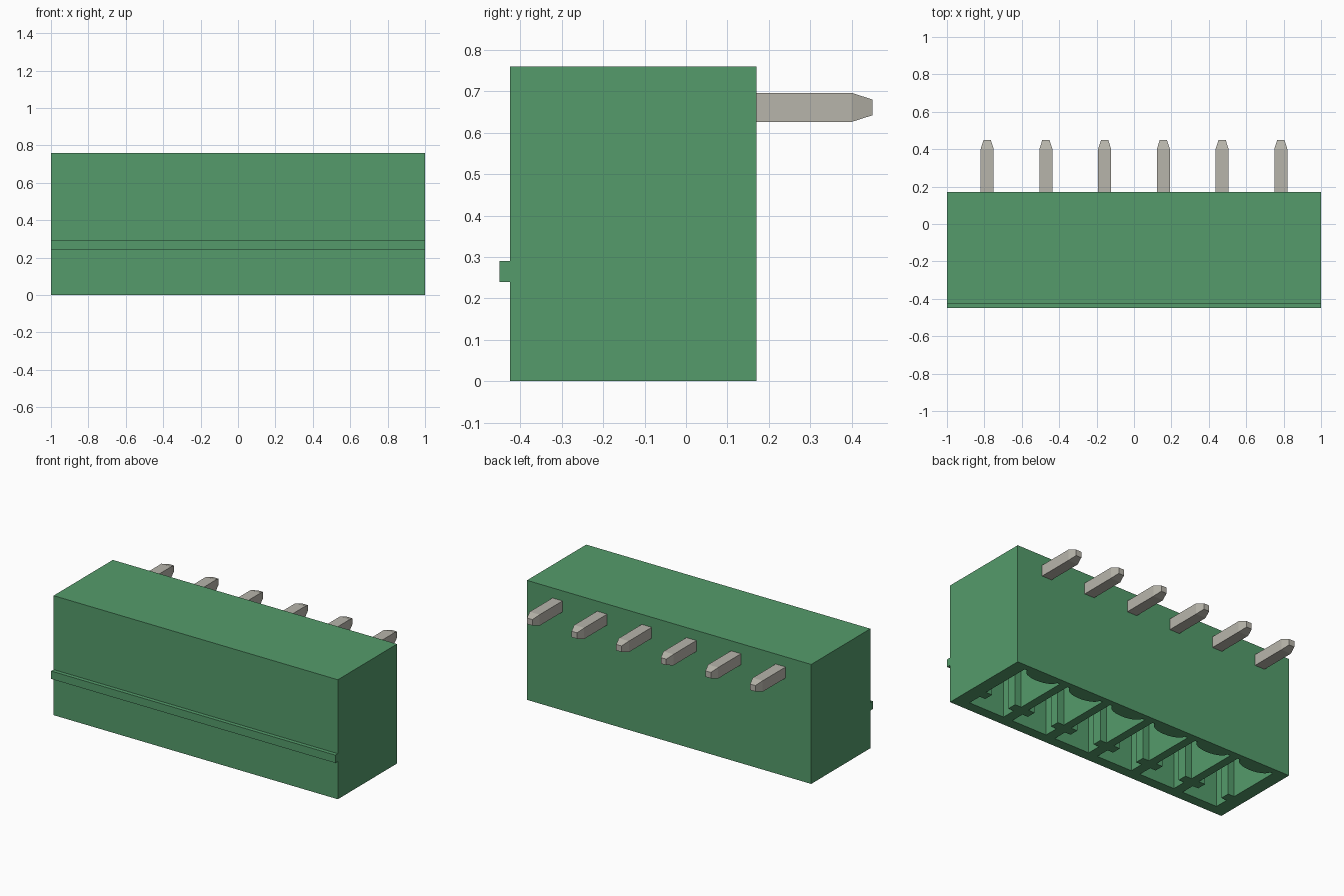
import bpy, bmesh, math

if "Cube" in bpy.data.objects:
    bpy.data.objects.remove(bpy.data.objects["Cube"])

PITCH = 0.314
COUNT = 6
centres = [(i - (COUNT - 1) / 2) * PITCH for i in range(COUNT)]


def material(name, colour):
    mat = bpy.data.materials.new(name)
    mat.use_nodes = True
    mat.diffuse_color = (*colour, 1)
    mat.node_tree.nodes["Principled BSDF"].inputs["Base Color"].default_value = (*colour, 1)
    return mat


green = material("green_plastic", (0.089, 0.33, 0.147))
metal = material("tinned_metal", (0.477, 0.462, 0.407))


def finish(bm, name, mat):
    bmesh.ops.recalc_face_normals(bm, faces=bm.faces)
    mesh = bpy.data.meshes.new(name)
    bm.to_mesh(mesh)
    bm.free()
    obj = bpy.data.objects.new(name, mesh)
    bpy.context.collection.objects.link(obj)
    mesh.materials.append(mat)
    return obj


def loft(bm, rings):
    """Skin a list of matching point rings and cap both ends."""
    loops = [[bm.verts.new(p) for p in ring] for ring in rings]
    n = len(loops[0])
    for a, b in zip(loops, loops[1:]):
        for k in range(n):
            bm.faces.new((a[k], a[(k + 1) % n], b[(k + 1) % n], b[k]))
    bm.faces.new(loops[0][::-1])
    bm.faces.new(loops[-1])


# Housing with the guide rib, extruded from its side profile
profile = [(0.17, 0), (0.17, 0.76), (-0.425, 0.76), (-0.425, 0.29),
           (-0.45, 0.29), (-0.45, 0.24), (-0.425, 0.24), (-0.425, 0)]
bm = bmesh.new()
loft(bm, [[(x, y, z) for y, z in profile] for x in (-1, 1)])
housing = finish(bm, "housing", green)

# Keyed plug sockets: scalloped back wall, narrow neck, wide slot at the front
half = [(0.13, 0.13), (0.13, -0.21), (0.085, -0.21), (0.085, -0.27),
        (0.125, -0.27), (0.125, -0.36)]
arc = [(0.11 * math.cos(t), 0.13 - 0.055 * math.sin(t))
       for t in (math.pi * (1 - k / 12) for k in range(13))]
outline = half + [(-x, y) for x, y in reversed(half)] + arc
bm = bmesh.new()
for cx in centres:
    loft(bm, [[(cx + x, y, z) for x, y in outline] for z in (-0.1, 0.57)])
cutter = finish(bm, "socket_cutter", green)
cutter.hide_render = True
cutter.hide_viewport = True

cut = housing.modifiers.new("sockets", "BOOLEAN")
cut.operation = "DIFFERENCE"
cut.solver = "EXACT"
cut.object = cutter
bpy.context.view_layer.update()
graph = bpy.context.evaluated_depsgraph_get()
hollow = bpy.data.meshes.new_from_object(housing.evaluated_get(graph))
housing.modifiers.clear()
housing.data = hollow
bpy.data.objects.remove(cutter)


# Square bent pins: tapered solder tail at the back, contact inside each socket
def square(cx, y, z, r, axis):
    corners = [(-r, -r), (r, -r), (r, r), (-r, r)]
    if axis == "y":
        return [(cx + a, y, z + b) for a, b in corners]
    return [(cx + a, y + b, z) for a, b in corners]


for i, cx in enumerate(centres):
    bm = bmesh.new()
    loft(bm, [square(cx, y, 0.661, r, "y")
              for y, r in ((-0.135, 0.035), (0.4, 0.035), (0.45, 0.019))])
    loft(bm, [square(cx, -0.1, z, r, "z")
              for z, r in ((0.66, 0.035), (0.25, 0.035), (0.2, 0.019))])
    finish(bm, f"pin_{i + 1}", metal)
